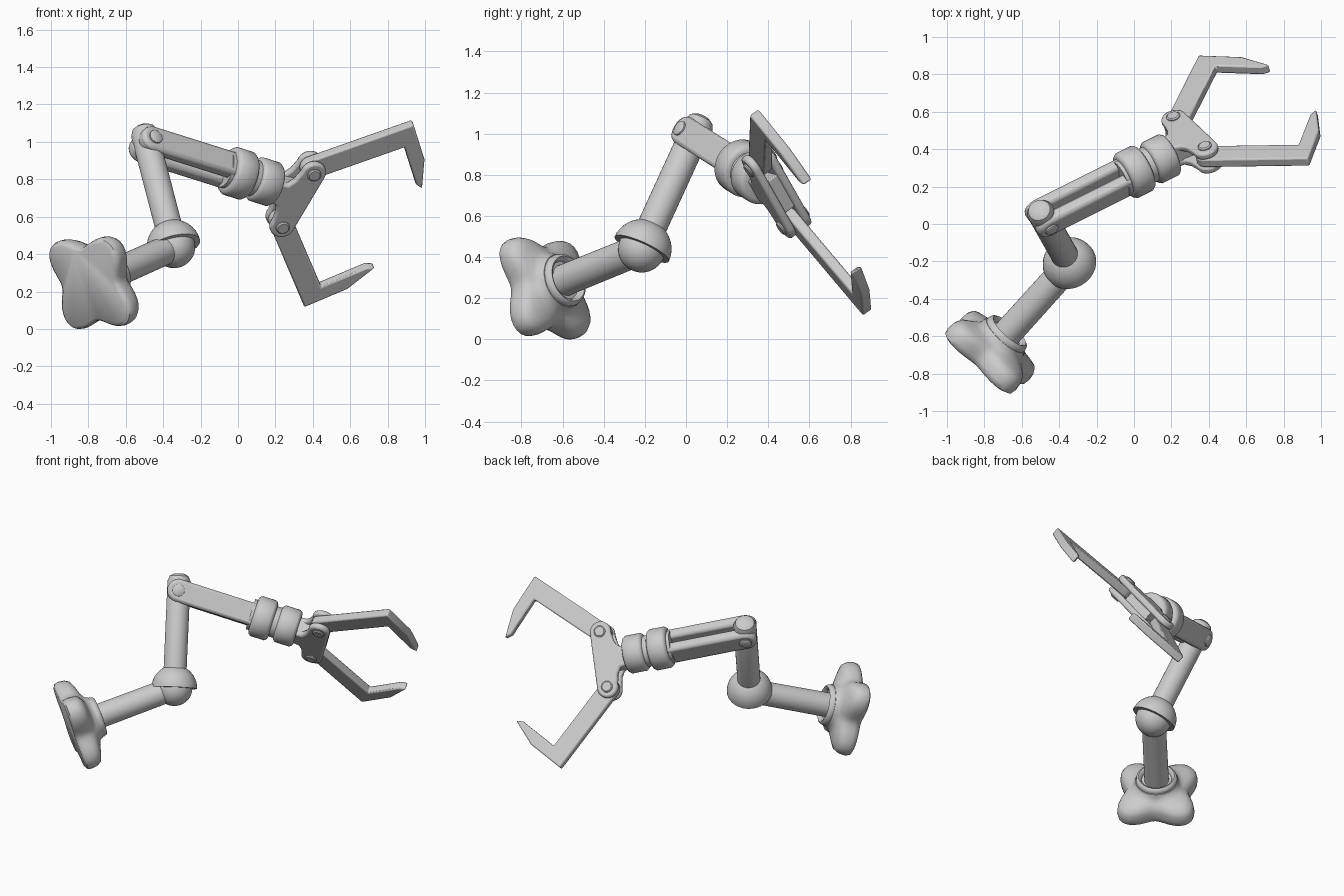
import bpy, bmesh, math
from mathutils import Vector, Matrix

if "Cube" in bpy.data.objects:
    bpy.data.objects.remove(bpy.data.objects["Cube"])

V = Vector


def frame(origin, z, x):
    """Placement with local z along z and local x as close as possible to x."""
    z = V(z).normalized()
    x = (V(x) - z * V(x).dot(z)).normalized()
    y = z.cross(x)
    m = Matrix((x, y, z)).transposed().to_4x4()
    m.translation = V(origin)
    return m


def finish(name, bm, m, bevel=0, angle=40):
    bmesh.ops.recalc_face_normals(bm, faces=bm.faces)
    me = bpy.data.meshes.new(name)
    bm.to_mesh(me)
    bm.free()
    for p in me.polygons:
        p.use_smooth = True
    me.set_sharp_from_angle(angle=math.radians(angle))
    ob = bpy.data.objects.new(name, me)
    bpy.context.collection.objects.link(ob)
    ob.matrix_world = m
    if bevel:
        b = ob.modifiers.new("bevel", "BEVEL")
        b.width, b.segments, b.limit_method = bevel, 2, "ANGLE"
        b.angle_limit = math.radians(40)
    return ob


def loft(name, m, layers, n=48, angle=40):
    """Stack of rings (height, radius); radius may be a function of the angle."""
    bm = bmesh.new()
    rings = []
    for z, r in layers:
        ring = []
        for i in range(n):
            a = 2 * math.pi * i / n
            rr = r(a) if callable(r) else r
            ring.append(bm.verts.new((rr * math.cos(a), rr * math.sin(a), z)))
        rings.append(ring)
    for p, q in zip(rings, rings[1:]):
        for i in range(n):
            j = (i + 1) % n
            bm.faces.new((p[i], p[j], q[j], q[i]))
    bm.faces.new(rings[0][::-1])
    bm.faces.new(rings[-1])
    return finish(name, bm, m, angle=angle)


def slab(name, m, pts, z0, z1, bevel=0.006):
    """Flat outline extruded from z0 to z1."""
    bm = bmesh.new()
    lo = [bm.verts.new((x, y, z0)) for x, y in pts]
    hi = [bm.verts.new((x, y, z1)) for x, y in pts]
    bm.faces.new(lo[::-1])
    bm.faces.new(hi)
    for i in range(len(pts)):
        j = (i + 1) % len(pts)
        bm.faces.new((lo[i], lo[j], hi[j], hi[i]))
    return finish(name, bm, m, bevel)


def arc(cx, cy, r, a0, a1, n=12):
    return [(cx + r * math.cos(math.radians(a0 + (a1 - a0) * i / n)),
             cy + r * math.sin(math.radians(a0 + (a1 - a0) * i / n))) for i in range(n + 1)]


# joint positions and link directions
ball = V((-0.343, -0.215, 0.44))
elbow = V((-0.485, 0.035, 0.985))
hand = V((0.309, 0.44, 0.722))
d1 = V((0.643, 0.711, 0.288)).normalized()
d2 = (elbow - ball).normalized()
d3 = V((1, 0.5, -0.315)).normalized()
axle = d2.cross(d3).normalized()

# base: four-lobed foot rising to a round collar
side = V((0.74, -0.67, 0.06))


def lobed(scale, blend=0.0, circle=0.14):
    def r(a):
        lobe = (0.205 + 0.105 * math.sin(2 * a) ** 2) * scale
        return lobe * (1 - blend) + circle * blend
    return r


base = frame(ball - d1 * 0.715, d1, side)
loft("base_foot", base, [
    (0, lobed(0.9)), (0.012, lobed(0.98)), (0.04, lobed(1.0)), (0.08, lobed(0.98)),
    (0.11, lobed(0.92)), (0.128, lobed(0.84, 0.2)), (0.142, lobed(0.8, 0.6)),
    (0.16, 0.142), (0.18, 0.135)], n=64, angle=50)
loft("base_collar", base, [
    (0.15, 0.128), (0.19, 0.132), (0.207, 0.126), (0.214, 0.114),
    (0.207, 0.102), (0.185, 0.095)], angle=60)

# lower arm
loft("lower_arm", frame(ball, -d1, side), [(-0.02, 0.076), (0.54, 0.078)], n=32)

# ball joint: inner ball and larger half shell
joint = frame(ball, d2, (1, 0, 0))
bm = bmesh.new()
bmesh.ops.create_uvsphere(bm, u_segments=40, v_segments=20, radius=0.115)
finish("ball_joint", bm, joint)
loft("ball_cap", joint, [(0, 0.125), (0, 0.145)] + [
    (0.145 * math.sin(math.radians(a)), 0.145 * math.cos(math.radians(a)))
    for a in (8, 18, 28, 38, 48, 58, 68, 78, 88)])

# upper arm with a chamfered head
L = (elbow - ball).length
loft("upper_arm", joint, [(0.05, 0.073), (L + 0.065, 0.073), (L + 0.095, 0.06),
                          (L + 0.11, 0.035)], n=32, angle=35)

# forearm: two parallel rails on an axle pin
fork = frame(elbow, axle, d3)
rail = arc(0, 0, 0.072, 90, 270, 16) + [(0.55, -0.072), (0.55, 0.072)]
for s, label in ((-1, "near"), (1, "far")):
    z = sorted((0.018 * s, 0.088 * s))
    slab("forearm_rail_" + label, fork, rail, *z, bevel=0.018)
loft("elbow_pin", fork, [(-0.102, 0.03), (-0.096, 0.038), (0.096, 0.038), (0.102, 0.03)], n=24)

# wrist: two rounded rings on a core
wrist = frame(elbow, d3, axle)
for name, a, b, r in (("wrist_ring_back", 0.5, 0.63, 0.133), ("wrist_ring_front", 0.66, 0.795, 0.122)):
    loft(name, wrist, [(a, r - 0.025), (a + 0.006, r - 0.01), (a + 0.02, r),
                       (b - 0.02, r), (b - 0.006, r - 0.01), (b, r - 0.025)], angle=60)
loft("wrist_core", wrist, [(0.48, 0.1), (0.75, 0.1)])

# palm: two forked plates around a solid stem
wide = V((0.482, -0.427, 0.766))
wide = (wide - d3 * wide.dot(d3)).normalized()
grip = frame(hand, d3.cross(wide), d3)
reach = 0.182
half = [(-0.17, 0.06), (-0.1, 0.07), (-0.078, 0.11)] + arc(0, reach, 0.068, 190, 0, 14)
outline = half + [(x, -y) for x, y in reversed(half)]
for s, label in ((-1, "back"), (1, "front")):
    slab("palm_plate_" + label, grip, outline, *sorted((0.027 * s, 0.068 * s)), bevel=0.012)
slab("palm_stem", grip, [(-0.18, -0.058), (-0.05, -0.075), (0.055, -0.1),
                         (0.055, 0.1), (-0.05, 0.075), (-0.18, 0.058)], -0.05, 0.05)

# fingers: bent claws mirrored on either side of the palm
claw = arc(0, 0, 0.062, 133, 313) + [(0.41, 0.30), (0.588, 0.105), (0.632, 0.092),
                                     (0.555, 0.265), (0.387, 0.45)]
for s, label in ((1, "upper"), (-1, "lower")):
    slab("finger_" + label, grip, [(x, s * (y + reach)) for x, y in claw], -0.027, 0.027, 0.009)
    pin = grip @ Matrix.Translation((0, s * reach, 0))
    loft("finger_pin_" + label, pin, [(-0.08, 0.03), (-0.074, 0.037),
                                      (0.074, 0.037), (0.08, 0.03)], n=24)
